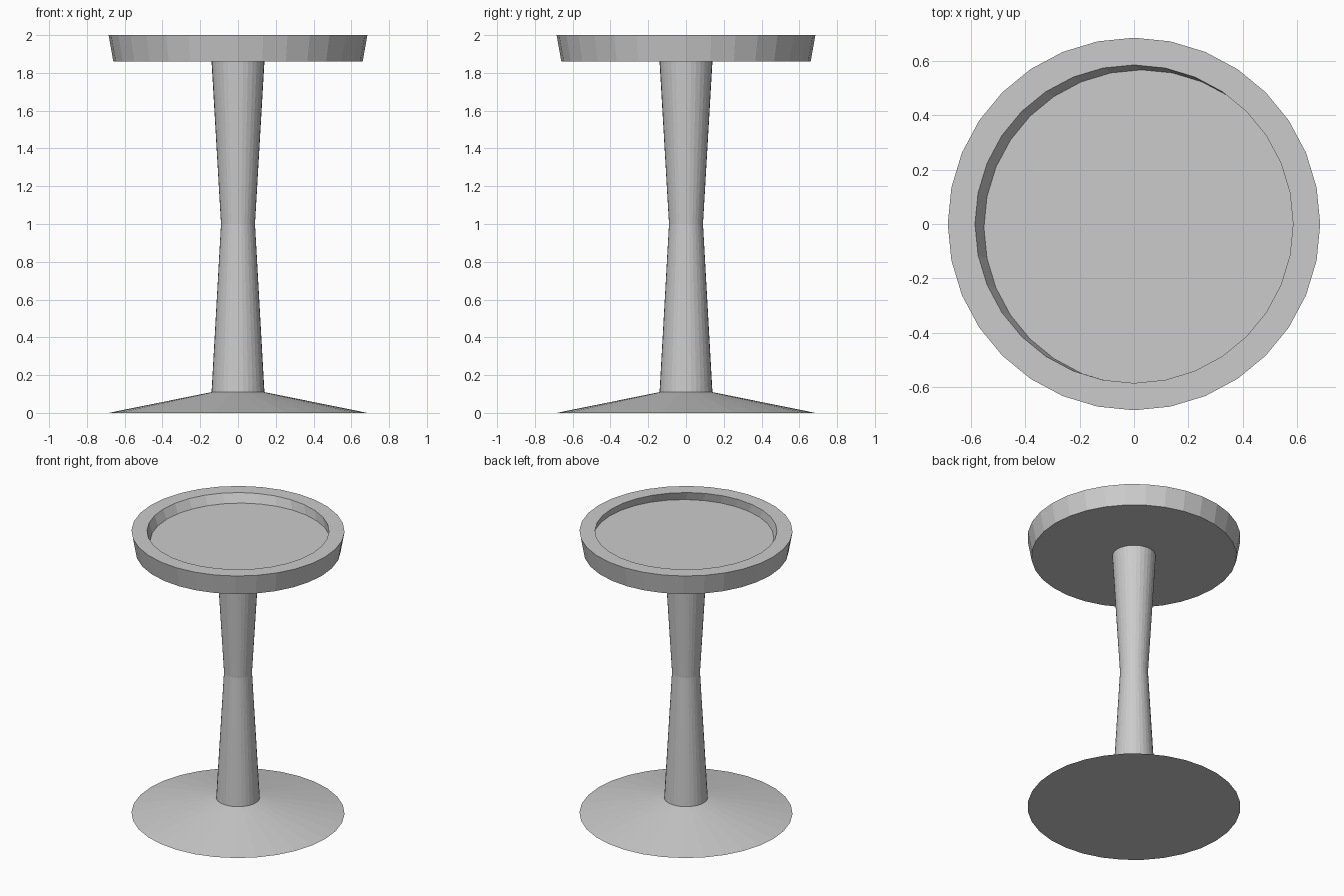
import bpy
import bmesh
from math import cos, sin, tau

if "Cube" in bpy.data.objects:
    bpy.data.objects.remove(bpy.data.objects["Cube"])

SIDES = 32


def lathe(name, profile, cap_start=False, cap_end=False):
    """Loft round sections given as (radius, height, x offset, y offset)."""
    bm = bmesh.new()
    rings = []
    for r, z, ox, oy in profile:
        rings.append([bm.verts.new((ox + r * cos(tau * i / SIDES),
                                    oy + r * sin(tau * i / SIDES), z))
                      for i in range(SIDES)])
    for a, b in zip(rings, rings[1:]):
        for i in range(SIDES):
            j = (i + 1) % SIDES
            bm.faces.new((a[i], a[j], b[j], b[i]))
    if cap_start:
        bm.faces.new(rings[0][::-1])
    if cap_end:
        bm.faces.new(rings[-1])
    mesh = bpy.data.meshes.new(name)
    bm.to_mesh(mesh)
    bm.free()
    obj = bpy.data.objects.new(name, mesh)
    bpy.context.collection.objects.link(obj)
    return obj


# Shallow conical foot
lathe("base", [(0.685, 0, 0, 0), (0.14, 0.11, 0, 0)], cap_start=True)

# Waisted column
lathe("column", [(0.14, 0.11, 0, 0), (0.09, 1.0, 0, 0), (0.14, 1.86, 0, 0)])

# Round tray with raised rim; the recessed floor sits slightly off centre
lathe("tray", [(0.14, 1.86, 0, 0), (0.66, 1.86, 0, 0), (0.685, 2.0, 0, 0),
               (0.585, 2.0, 0, 0), (0.58, 1.94, 0.028, -0.013)], cap_end=True)
